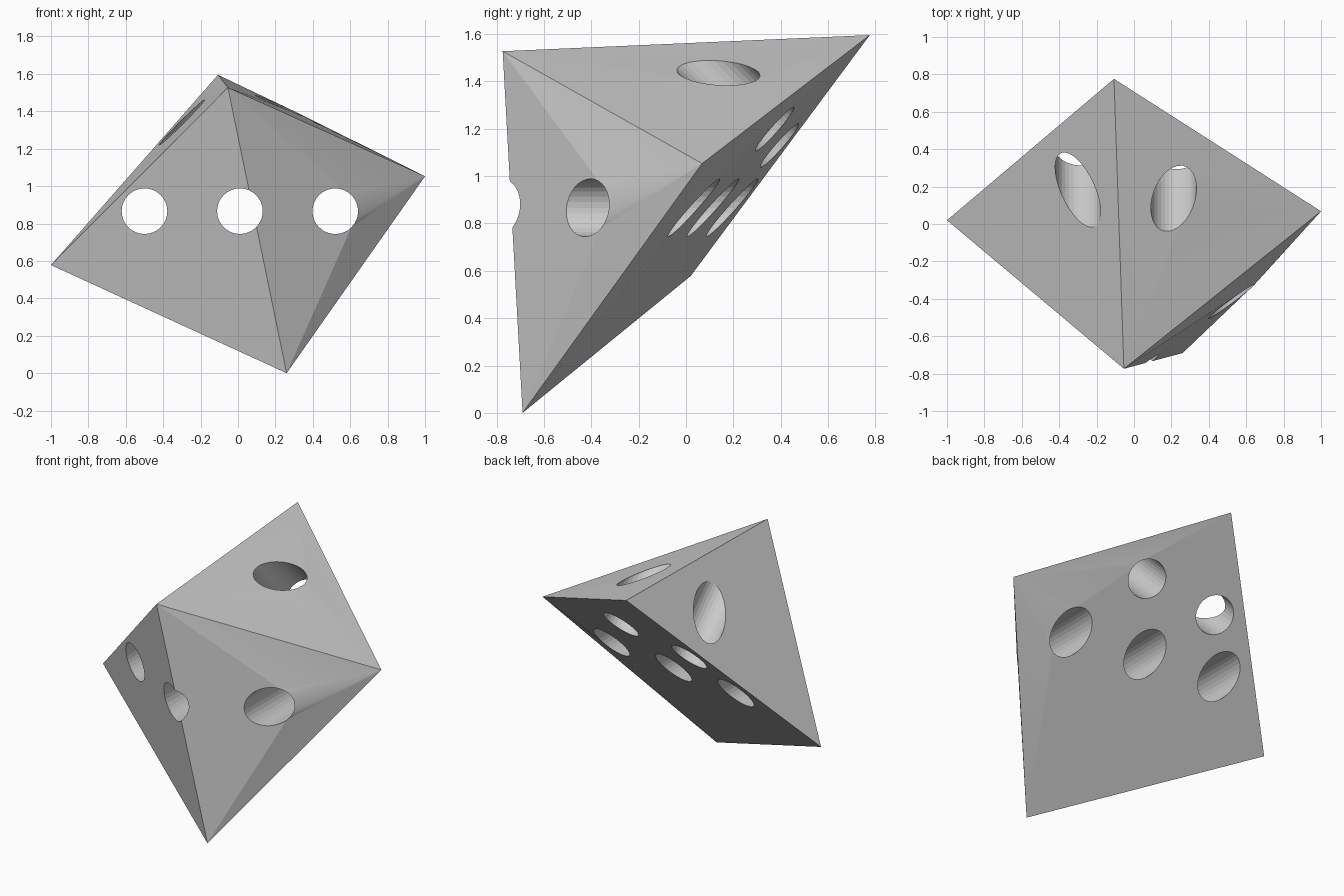
import bpy, bmesh, math
from mathutils import Vector

if "Cube" in bpy.data.objects:
    bpy.data.objects.remove(bpy.data.objects["Cube"])

# Square pyramid tipped onto one corner: base a-b-c-d, tip e
a = Vector((-1.0, 0.02, 0.578))
b = Vector((0.26, -0.69, 0.0))
d = Vector((-0.107, 0.776, 1.595))
c = b + d - a
e = Vector((-0.054, -0.774, 1.527))
c_pulled = Vector((1.0, 0.068, 1.053))

mesh = bpy.data.meshes.new("pyramid_block")
mesh.from_pydata([a, b, c, d, e], [],
                 [(0, 3, 2, 1), (0, 1, 4), (1, 2, 4), (2, 3, 4), (3, 0, 4)])
bm = bmesh.new()
bm.from_mesh(mesh)
bmesh.ops.recalc_face_normals(bm, faces=bm.faces)
bm.to_mesh(mesh)
bm.free()
block = bpy.data.objects.new("pyramid_block", mesh)
bpy.context.collection.objects.link(block)

cutters = []


def drill(name, centre, tilt):
    """Cut a round through-hole whose axis lies in the y-z plane."""
    bpy.ops.mesh.primitive_cylinder_add(vertices=32, radius=0.122, depth=3,
                                        location=centre,
                                        rotation=(math.radians(tilt), 0, 0))
    cutter = bpy.context.object
    cutter.name = name
    cutter.hide_render = True
    mod = block.modifiers.new(name, 'BOOLEAN')
    mod.operation = 'DIFFERENCE'
    mod.solver = 'EXACT'
    mod.object = cutter
    cutters.append(cutter)


# Row of three level holes, and two sloping holes
for x in (-0.5, 0.01, 0.52):
    drill("level_hole_cutter", (x, 0, 0.866), 90)
for x, s in ((-0.3, 1.523), (0.212, 1.572)):
    drill("sloping_hole_cutter", (x, 0.2, s - 0.2), 45)

# Bake the cuts
bpy.context.view_layer.update()
baked = bpy.data.meshes.new_from_object(
    block.evaluated_get(bpy.context.evaluated_depsgraph_get()))
block.modifiers.clear()
block.data = baked
for cutter in cutters:
    bpy.data.objects.remove(cutter)

# Pull the right corner inward, bending the faces around it
bm = bmesh.new()
bm.from_mesh(baked)
bmesh.ops.triangulate(bm, faces=bm.faces)
corner = min(bm.verts, key=lambda v: (v.co - c).length)
corner.co = c_pulled
bm.to_mesh(baked)
bm.free()

# Soften the bent faces only
bpy.ops.object.select_all(action='DESELECT')
block.select_set(True)
bpy.context.view_layer.objects.active = block
bpy.ops.object.shade_smooth_by_angle(angle=math.radians(10))
